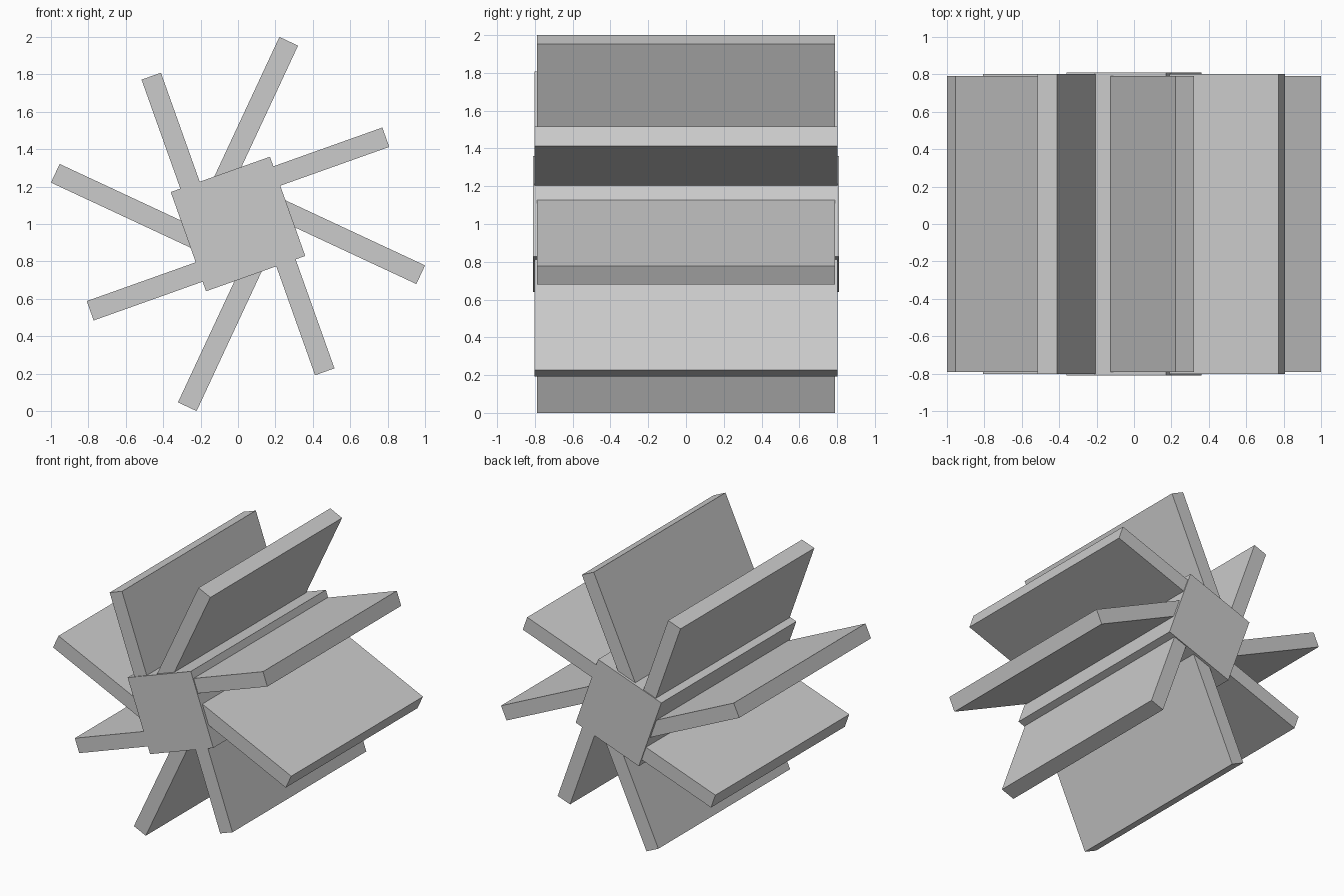
import bpy
from math import radians
from mathutils import Matrix, Vector

if "Cube" in bpy.data.objects:
    bpy.data.objects.remove(bpy.data.objects["Cube"])

CENTRE = Matrix.Translation((0, 0, 1.0))


def box(name, size, offset, angle):
    """Box offset in its own frame, then turned about the y axle (x towards z)."""
    bpy.ops.mesh.primitive_cube_add(size=1)
    ob = bpy.context.object
    ob.name = name
    shape = Matrix.Translation(offset) @ Matrix.Diagonal(Vector((*size, 1)))
    ob.data.transform(CENTRE @ Matrix.Rotation(-radians(angle), 4, 'Y') @ shape)
    return ob


def paddle(name, start, tip, side, thickness, width, angle):
    """Flat board running outwards, set to one side of the axle."""
    return box(name, (tip - start, width, thickness),
               ((start + tip) / 2, 0, side), angle)


# Square hub
box("hub", (0.563, 1.62, 0.563), (0, 0, 0), 19.6)

# Alternating long and short paddles
for i in range(4):
    paddle(f"long_paddle_{i + 1}", 0.1, 1.0, 0.167, 0.11, 1.58, 65 + 90 * i)
    paddle(f"short_paddle_{i + 1}", 0.1, 0.9, 0.172, 0.11, 1.605, 19.6 + 90 * i)
